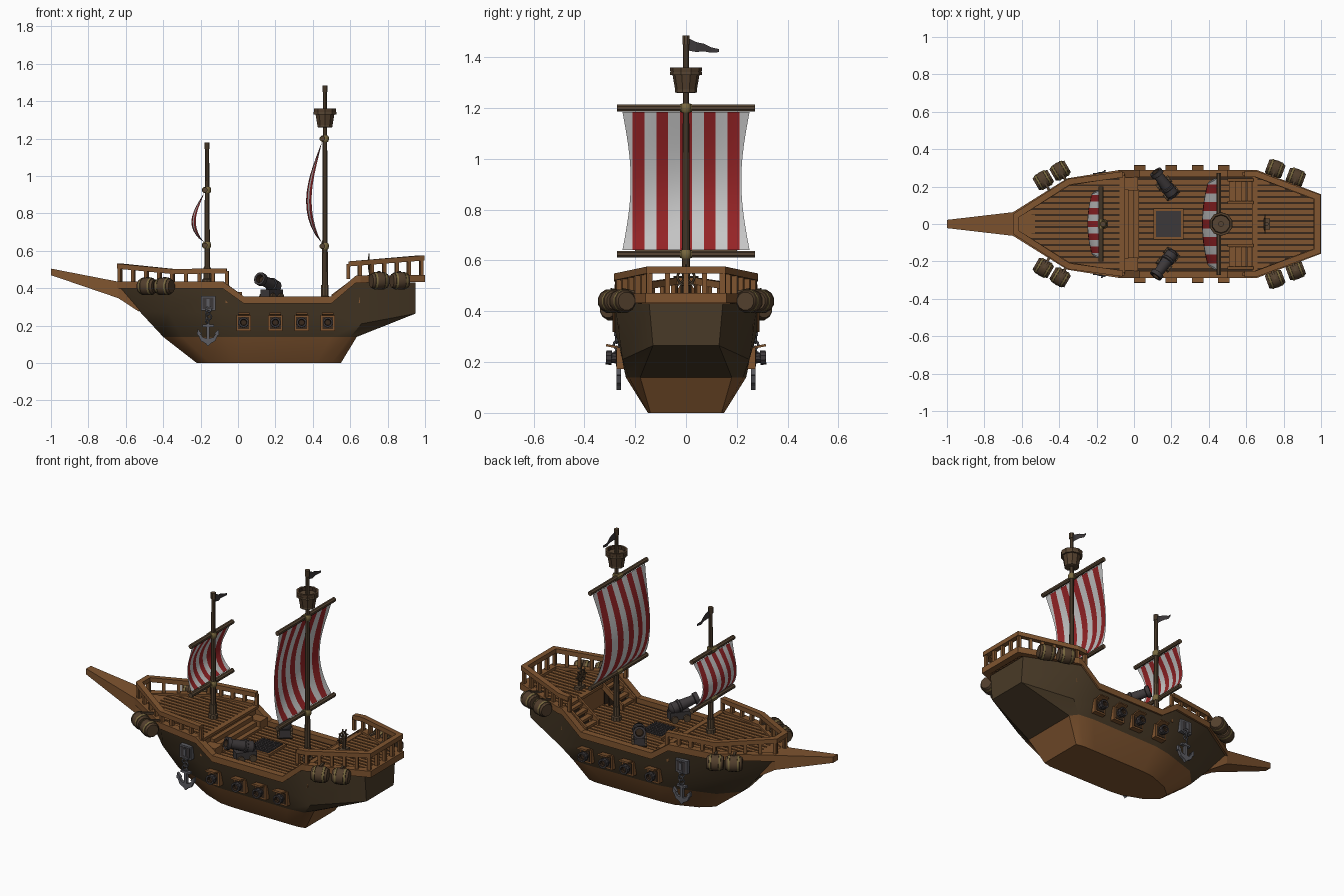
import bpy, bmesh, math
from mathutils import Vector

if "Cube" in bpy.data.objects:
    bpy.data.objects.remove(bpy.data.objects["Cube"])

def material(name, *rgb):
    m = bpy.data.materials.new(name)
    m.diffuse_color = (*rgb, 1)
    m.use_nodes = True
    m.node_tree.nodes["Principled BSDF"].inputs["Base Color"].default_value = m.diffuse_color
    return m

BROWN = material("warm_wood", .215, .09, .029)
HULL = material("dark_hull_wood", .066, .042, .02)
DARK = material("groove_wood", .04, .022, .012)
MAST = material("mast_wood", .095, .06, .033)
STAVE = material("barrel_wood", .085, .05, .026)
METAL = material("gun_metal", .046, .04, .042)
IRON = material("anchor_iron", .11, .11, .125)
ROPE = material("rope_and_brass", .19, .14, .05)
WHITE = material("sail_white", .56, .56, .56)
RED = material("sail_red", .3, .017, .019)

def mesh(name, verts, faces, mats, idx=None, smooth=False):
    me = bpy.data.meshes.new(name)
    me.from_pydata([tuple(v) for v in verts], [], faces)
    for m in mats:
        me.materials.append(m)
    if idx:
        for p, i in zip(me.polygons, idx):
            p.material_index = i
    bm = bmesh.new()
    bm.from_mesh(me)
    bmesh.ops.recalc_face_normals(bm, faces=bm.faces)
    bm.to_mesh(me)
    bm.free()
    ob = bpy.data.objects.new(name, me)
    bpy.context.collection.objects.link(ob)
    if smooth:
        bpy.ops.object.select_all(action='DESELECT')
        ob.select_set(True)
        bpy.context.view_layer.objects.active = ob
        bpy.ops.object.shade_smooth_by_angle(angle=math.radians(35))
    return ob

def box(name, c, size, mat, rz=0, rx=0):
    v = [(x * size[0] / 2, y * size[1] / 2, z * size[2] / 2) for x in (-1, 1) for y in (-1, 1) for z in (-1, 1)]
    f = [(0, 1, 3, 2), (4, 6, 7, 5), (0, 4, 5, 1), (2, 3, 7, 6), (0, 2, 6, 4), (1, 5, 7, 3)]
    ob = mesh(name, v, f, [mat])
    ob.location, ob.rotation_euler = c, (rx, 0, rz)
    return ob

def lathe(name, p0, p1, prof, mat, n=10, band=None, bands=(), end=0):
    """Turned part along p0-p1; prof holds (fraction, radius)."""
    p0, p1 = Vector(p0), Vector(p1)
    q = (p1 - p0).to_track_quat('Z', 'Y')
    L = (p1 - p0).length
    v, f, idx = [], [], []
    for t, r in prof:
        v += [p0 + q @ Vector((r * math.cos(a), r * math.sin(a), t * L)) for a in (2 * math.pi * (i + .5) / n for i in range(n))]
    for s in range(len(prof) - 1):
        for i in range(n):
            j = (i + 1) % n
            f.append((s * n + i, s * n + j, s * n + n + j, s * n + n + i))
            idx.append(1 if s in bands else 0)
    f += [tuple(range(n)), tuple(range(len(v) - n, len(v)))]
    return mesh(name, v, f, [mat, band or mat], idx + [0, end], True)

def rod(name, p0, p1, r, mat, n=8):
    return lathe(name, p0, p1, [(0, r), (1, r)], mat, n)

def sweep(name, path, w, h, mat, cyclic=False):
    """Rectangular beam following a path, mitred in plan."""
    P = [Vector(p) for p in path]
    n, v, f = len(P), [], []
    for i, p in enumerate(P):
        a = P[i - 1] if i or cyclic else p
        b = P[(i + 1) % n] if i < n - 1 or cyclic else p
        d1, d2 = (p - a).to_2d(), (b - p).to_2d()
        d1 = d1.normalized() if d1.length else d2.normalized()
        d2 = d2.normalized() if d2.length else d1
        m = (d1 + d2).normalized()
        k = w / 2 / max(m.dot(d1), .5)
        o = Vector((-m.y * k, m.x * k, 0))
        v += [p + o * s + Vector((0, 0, t * h / 2)) for s, t in ((1, 1), (1, -1), (-1, -1), (-1, 1))]
    for i in range(n if cyclic else n - 1):
        j = (i + 1) % n
        f += [(4 * i + k, 4 * i + (k + 1) % 4, 4 * j + (k + 1) % 4, 4 * j + k) for k in range(4)]
    if not cyclic:
        f += [(0, 1, 2, 3), tuple(range(4 * n - 4, 4 * n))]
    return mesh(name, v, f, [mat])

def mirrored(path):
    return path + [(x, -y, z) for x, y, z in reversed(path)]

# Hull: stations from bow to stern, each sheer, bilge, waterline, keel
ST = [((-.63, .06, .40), (-.53, .045, .28), (-.40, .035, .14), (-.22, .03, 0)),
      ((-.35, .235, .40), (-.37, .19, .27), (-.30, .14, .14), (-.15, .09, 0)),
      ((-.08, .275, .40), (-.08, .25, .27), (-.08, .21, .14), (-.02, .14, 0)),
      ((.03, .28, .32), (.03, .262, .26), (.03, .23, .14), (.06, .148, 0)),
      ((.50, .28, .32), (.50, .262, .26), (.50, .237, .14), (.42, .15, 0)),
      ((.63, .28, .43), (.66, .25, .21), (.60, .225, .14), (.50, .15, 0)),
      ((.95, .145, .43), (.95, .13, .265), (.635, .18, .14), (.55, .14, 0))]
v, f, idx = [], [], []
for st in ST:
    v += mirrored(list(st))
for s in range(6):
    for k in range(7):
        f.append((8 * s + k, 8 * s + k + 1, 8 * s + 9 + k, 8 * s + 8 + k))
        idx.append(1 if 2 <= k <= 4 else 0)
for b in (0, 48):
    for k in range(3):
        f.append((b + k, b + k + 1, b + 6 - k, b + 7 - k))
        idx.append(1 if k == 2 else 0)
mesh("hull", v, f, [HULL, BROWN], idx, True)

# Sheer trim around the hull and the bowsprit with its root on the stem
trim = [(-.63, .05, .418), (-.35, .225, .418), (-.08, .268, .418), (.03, .27, .338), (.50, .27, .338),
        (.63, .27, .448), (.65, .27, .448), (.98, .145, .452)]
sweep("sheer_trim", mirrored(trim), .04, .038, BROWN, True)
bow = [(x, y, z) for x, hw, zs in ((-.53, .05, (.275, .425)), (-.64, .064, (.347, .435)), (-1, .022, (.47, .505)))
       for y in (-hw, hw) for z in zs]
mesh("bowsprit", bow, [(0, 1, 3, 2), (8, 10, 11, 9)] +
     [tuple(b + i for i in q) for b in (0, 4) for q in ((0, 4, 5, 1), (2, 3, 7, 6), (0, 2, 6, 4), (1, 5, 7, 3))], [BROWN])

# Planked decks
OUT = [(-.64, .05), (-.35, .23), (-.08, .265), (.65, .265), (.97, .14)]
def half_width(x):
    for (xa, ya), (xb, yb) in zip(OUT, OUT[1:]):
        if xa <= x <= xb:
            return ya + (yb - ya) * (x - xa) / (xb - xa)
    return 0

def deck(name, x0, x1, z):
    xs = [x0] + [x for x, _ in OUT if x0 < x < x1] + [x1]
    edge = mirrored([(x, half_width(x), z) for x in xs])
    mesh(name + "_base", edge, [tuple(range(len(edge)))], [DARK])
    for i in range(-8, 9):
        y = i * .032
        ok = [x for x in (x0 + (x1 - x0) * k / 200 for k in range(201)) if half_width(x) > abs(y) + .011]
        if ok:
            box(name + "_plank", ((ok[0] + ok[-1]) / 2, y, z), (ok[-1] - ok[0], .023, .01), BROWN)

deck("fore_deck", -.635, -.06, .42)
deck("main_deck", -.06, .645, .327)
deck("aft_deck", .64, .968, .45)
for x, z in ((-.062, .42), (.645, .45)):
    box("bulkhead", (x, 0, (z + .32) / 2), (.012, .53, z - .32), BROWN)
    box("deck_edge", (x, 0, z), (.03, .53, .016), BROWN)

# Steps up to the fore deck, with side blocks, and two aft stairs
for i in range(3):
    box("fore_step", (-.045 + i * .028, 0, .36 - i * .013), (.03, .37, .075 - i * .026), BROWN)
for s in (1, -1):
    box("stair_block", (-.02, s * .215, .35), (.085, .07, .06), BROWN)
    for i in range(4):
        h = .03 + i * .028
        box("aft_step", (.525 + i * .032, s * .175, .327 + h - .008), (.032, .11, .016), BROWN)
        box("step_riser", (.535 + i * .032, s * .175, .327 + h / 2), (.006, .11, h), DARK)
    for y in (.115, .235):
        sweep("stair_stringer", [(.5, s * y, .345), (.64, s * y, .45)], .014, .04, BROWN)

# Fore and aft railings with posts
def railing(name, path, base):
    sweep(name + "_rail", mirrored(path), .032, .027, BROWN)
    full = [Vector(p) for p in mirrored(path)]
    for a, b in zip(full, full[1:]):
        n = max(1, round((b - a).length / .075))
        for k in range(n + 1):
            p = a.lerp(b, k / n)
            box(name + "_post", (p.x, p.y, (p.z + base) / 2), (.019, .019, p.z - base), BROWN,
                math.atan2(b.y - a.y, b.x - a.x))

railing("fore", [(-.06, .265, .492), (-.35, .225, .49), (-.63, .045, .518)], .42)
railing("aft", [(.59, .268, .53), (.65, .268, .535), (.98, .145, .562)], .45)

# Grated hatch
box("hatch_frame", (.185, 0, .337), (.16, .165, .02), BROWN)
box("hatch_well", (.185, 0, .345), (.135, .14, .008), METAL)
for i in range(-3, 4):
    box("hatch_bar", (.185 + i * .019, 0, .35), (.008, .14, .006), METAL)
    box("hatch_bar", (.185, i * .02, .35), (.135, .008, .006), METAL)

# Masts with yards, lashings, flag and striped sail
def rig(name, x, base, top, lo, hi, yard, half, depth):
    lathe(name + "_mast", (x, 0, base), (x, 0, top), [(0, .017), (1, .011)], MAST)
    lathe(name + "_mast_foot", (x, 0, base), (x, 0, base + .09), [(0, .028), (.3, .028), (.35, .021), (1, .021)], MAST)
    rod(name + "_mast_cap", (x, 0, top - .035), (x, 0, top), .015, MAST)
    for z in (lo, hi):
        rod(name + "_yard", (x - .012, -yard, z), (x - .012, yard, z), .014, MAST)
        lathe(name + "_lashing", (x, 0, z - .017), (x, 0, z + .017), [(0, .017), (.3, .022), (.7, .022), (1, .017)], ROPE)
        rod(name + "_lashing_wrap", (x - .012, -.024, z), (x - .012, .024, z), .0175, ROPE)
    # straight stripes; only the outer white edges curve inwards
    p = half / 5.35
    edges = sorted({s * p * k / 2 for k in range(10) for s in (1, -1)})
    cols, rows, v, f, idx = len(edges) + 1, 12, [], [], []
    for r in range(rows + 1):
        t = r / rows
        b = math.sin(math.pi * t ** .78)
        w = half * (1 - .13 * math.sin(math.pi * t))
        for y in [-w] + edges + [w]:
            u = y / half
            v.append((x - .016 - depth * b * (1 - .45 * u * u), y, lo + .016 + (hi - lo - .032) * t))
    for r in range(rows):
        for c in range(cols):
            a = r * (cols + 1) + c
            f.append((a, a + 1, a + cols + 2, a + cols + 1))
            idx.append(1 if 0 < c < cols - 1 and (c - 1) // 2 % 2 == 0 else 0)
    mesh(name + "_sail", v, f, [WHITE, RED], idx, True)
    z = top - .035
    flag = [(x + .006 * math.sin(k * 1.6), .01 + .03 * k, z - .006 * k + d * (.024 - .0045 * k) - .004 * (k % 2))
            for k in range(5) for d in (1, -1)]
    mesh(name + "_flag", flag, [(2 * k, 2 * k + 1, 2 * k + 3, 2 * k + 2) for k in range(4)], [METAL])

rig("fore", -.165, .42, 1.18, .63, .925, .2, .185, .068)
rig("main", .465, .327, 1.485, .625, 1.2, .272, .25, .085)

# Lookout basket on the main mast
lathe("lookout_basket", (.465, 0, 1.26), (.465, 0, 1.36),
      [(0, .038), (0.02, .041), (.7, .053), (.71, .061), (1, .063), (1, .05), (.2, .036)], STAVE, 10, DARK, (5,), 1)
for z, r in ((1.262, .043), (1.33, .0635)):
    lathe("lookout_band", (.465, 0, z), (.465, 0, z + .012), [(0, r - .012), (0, r), (1, r), (1, r - .012)], MAST, 10)

# Steering wheel
rod("wheel_post", (.71, 0, .45), (.71, 0, .54), .01, MAST)
box("wheel_foot", (.71, 0, .462), (.035, .06, .02), MAST)
bpy.ops.mesh.primitive_torus_add(location=(.70, 0, .535), rotation=(0, math.pi / 2, 0), major_radius=.033,
                                 minor_radius=.005, major_segments=14, minor_segments=6)
bpy.context.object.name = "wheel_rim"
bpy.context.object.data.materials.append(MAST)
for k in range(4):
    d = Vector((0, math.cos(k * math.pi / 4), math.sin(k * math.pi / 4))) * .05
    rod("wheel_spoke", Vector((.70, 0, .535)) - d, Vector((.70, 0, .535)) + d, .004, MAST, 6)

BARREL = [(0, .036), (.14, .042), (.15, .045), (.27, .048), (.28, .046), (.5, .048), (.72, .046), (.73, .048),
          (.85, .045), (.86, .042), (1, .036)]
GUN = [(0, .012), (.06, .028), (.12, .036), (.3, .034), (.32, .038), (.38, .038), (.4, .031), (.85, .026),
       (.87, .036), (1, .036), (1, .022), (.85, .02)]
for s in (1, -1):
    # Barrels slung along the sides
    for x, y, z, ang in ((-.485, .235, .41, .53), (-.395, .285, .41, .53), (.755, .295, .44, -.36), (.865, .25, .44, -.36)):
        d = Vector((math.cos(ang), s * math.sin(ang), 0)) * .046
        c = Vector((x, s * y, z))
        lathe("barrel", c - d, c + d, BARREL, STAVE, 12, ROPE, (2, 7))
        nrm = Vector((-d.y, d.x, 0)).normalized() * s
        sweep("barrel_strap", [c - nrm * .08 + Vector((0, 0, .03)), c + Vector((0, 0, .046))], .014, .01, MAST)
    # Gun ports with lids and muzzles
    for x in (.03, .2, .34, .48):
        box("port_frame", (x, s * .253, .215), (.078, .04, .085), BROWN)
        box("port_opening", (x, s * .273, .215), (.058, .006, .064), DARK)
        box("port_lid", (x, s * .29, .262), (.062, .05, .009), BROWN, 0, s * .2)
        lathe("port_gun", (x, s * .25, .215), (x, s * .315, .218),
              [(0, .021), (.65, .021), (.66, .028), (1, .028), (1, .018), (.7, .015)], METAL, 10, DARK, (4,), 1)
    # Deck cannons on carriages
    lathe("deck_cannon", (.215, s * .145, .4), (.115, s * .28, .452), GUN, METAL, 12, DARK, (10,), 1)
    ang = math.atan2(s * .135, -.1)
    box("cannon_carriage", (.18, s * .19, .37), (.12, .06, .045), METAL, ang)
    along = Vector((math.cos(ang), math.sin(ang), 0))
    side = Vector((-along.y, along.x, 0))
    for k in (-.035, .035):
        c = Vector((.18, s * .19, .353)) + along * k
        rod("carriage_wheels", c - side * .042, c + side * .042, .021, MAST, 10)
    # Anchor with chain and hawse plate
    box("hawse_plate", (-.16, s * .262, .32), (.078, .026, .078), IRON)
    box("hawse_recess", (-.16, s * .275, .32), (.06, .005, .06), METAL)
    box("hawse_pin", (-.16, s * .277, .322), (.016, .012, .04), IRON)
    for k in range(4):
        bpy.ops.mesh.primitive_torus_add(location=(-.16 + .004 * (-1) ** k, s * .274, .288 - .02 * k),
                                         rotation=(math.pi / 2, 0, k % 2 * .9), major_radius=.014,
                                         minor_radius=.005, major_segments=10, minor_segments=5)
        bpy.context.object.name = "chain_link"
        bpy.context.object.data.materials.append(IRON)
    half = [(.008, .215), (.008, .132), (.028, .138), (.04, .155), (.033, .158), (.056, .182), (.06, .15),
            (.052, .148), (.038, .118), (.014, .105)]
    prof = half + [(0, .09)] + [(-a, b) for a, b in reversed(half)]
    n = len(prof)
    v = [(-.16 + a, s * y, b) for y in (.256, .274) for a, b in prof]
    mesh("anchor", v, [tuple(range(n)), tuple(range(n, 2 * n))] +
         [(i, (i + 1) % n, n + (i + 1) % n, n + i) for i in range(n)], [IRON])
    box("anchor_stock", (-.16, s * .266, .2), (.062, .02, .012), IRON)
